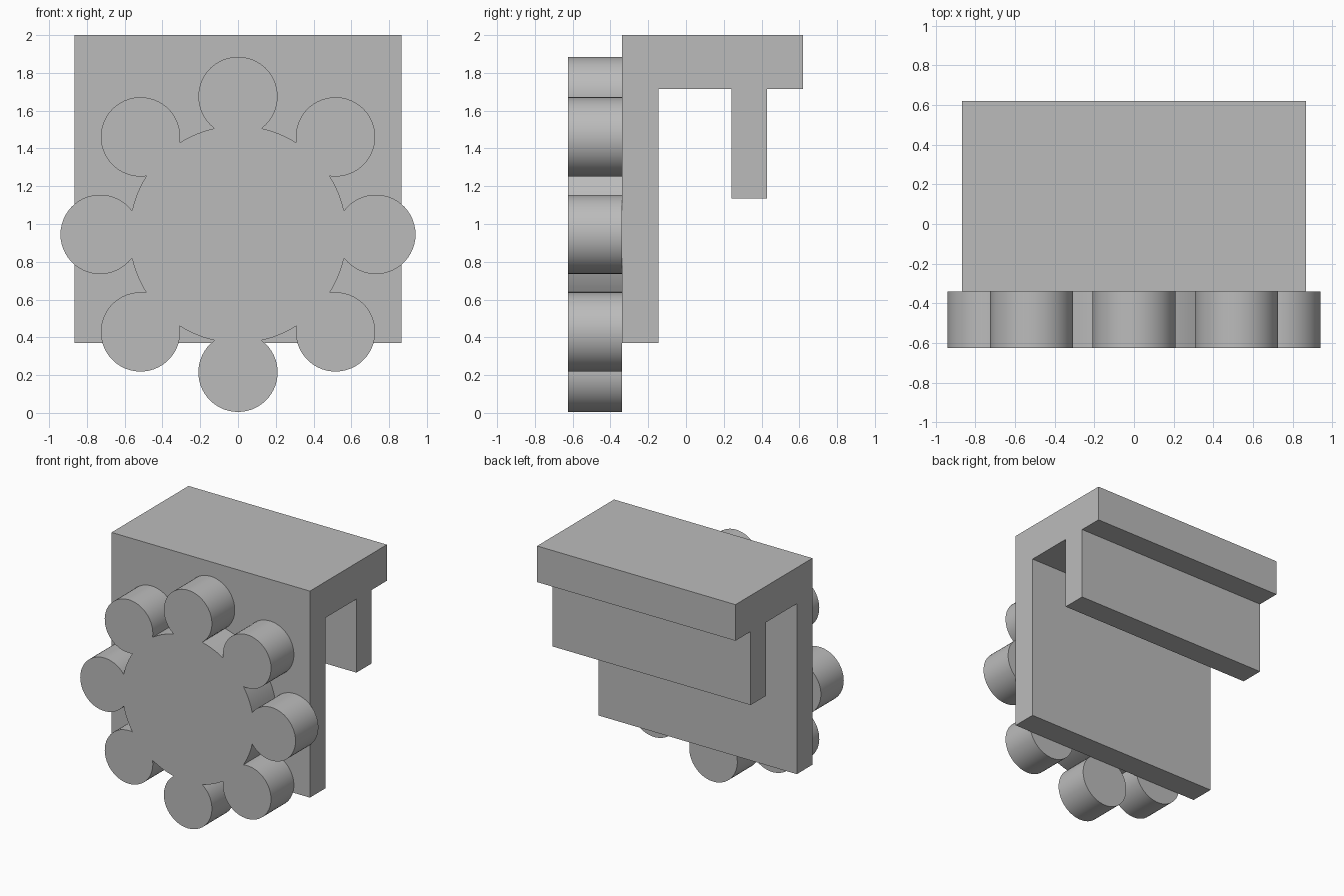
import bpy, bmesh
from math import sin, cos, acos, atan2, pi, radians

old = bpy.data.objects.get("Cube")
if old:
    bpy.data.objects.remove(old, do_unlink=True)

grey = bpy.data.materials.new("plain_grey")
grey.use_nodes = True
colour = (0.5, 0.5, 0.5, 1)
grey.diffuse_color = colour
grey.node_tree.nodes["Principled BSDF"].inputs["Base Color"].default_value = colour


def extrude_profile(name, points, offset):
    """Turn a closed outline into a solid by extruding it along offset."""
    bm = bmesh.new()
    face = bm.faces.new([bm.verts.new(p) for p in points])
    result = bmesh.ops.extrude_face_region(bm, geom=[face], use_keep_orig=True)
    moved = [g for g in result["geom"] if isinstance(g, bmesh.types.BMVert)]
    bmesh.ops.translate(bm, verts=moved, vec=offset)
    bmesh.ops.recalc_face_normals(bm, faces=bm.faces)
    mesh = bpy.data.meshes.new(name)
    bm.to_mesh(mesh)
    bm.free()
    mesh.materials.append(grey)
    obj = bpy.data.objects.new(name, mesh)
    bpy.context.collection.objects.link(obj)
    return obj


# Hook bracket: front plate, top shelf and rear lip as one side profile
half_width = 0.866
front, plate_back, lip_front, lip_back, rear = -0.34, -0.145, 0.24, 0.43, 0.62
top, shelf_under, lip_bottom, plate_bottom = 2.0, 1.715, 1.135, 0.37
side = [(front, plate_bottom), (plate_back, plate_bottom),
        (plate_back, shelf_under), (lip_front, shelf_under),
        (lip_front, lip_bottom), (lip_back, lip_bottom),
        (lip_back, shelf_under), (rear, shelf_under),
        (rear, top), (front, top)]
extrude_profile("hook_bracket", [(-half_width, y, z) for y, z in side],
                (2 * half_width, 0, 0))

# Flower: a disc with eight round petals joined in one outline
disc_r, petal_r, ring_r, centre_z = 0.575, 0.21, 0.73, 0.945
petals, petal_steps, disc_steps = 8, 40, 6
step = 2 * pi / petals
meet = acos((disc_r**2 + ring_r**2 - petal_r**2) / (2 * disc_r * ring_r))
sweep = atan2(disc_r * sin(meet), disc_r * cos(meet) - ring_r)
outline = []
for i in range(petals):
    a = i * step
    cx, cz = ring_r * cos(a), ring_r * sin(a)
    for k in range(petal_steps + 1):
        t = a - sweep + 2 * sweep * k / petal_steps
        outline.append((cx + petal_r * cos(t), cz + petal_r * sin(t)))
    for k in range(1, disc_steps):
        t = a + meet + (step - 2 * meet) * k / disc_steps
        outline.append((disc_r * cos(t), disc_r * sin(t)))
flower = extrude_profile("flower_plate",
                         [(x, front, centre_z + z) for x, z in outline],
                         (0, -0.285, 0))

bpy.ops.object.select_all(action="DESELECT")
flower.select_set(True)
bpy.context.view_layer.objects.active = flower
bpy.ops.object.shade_smooth_by_angle(angle=radians(30))
